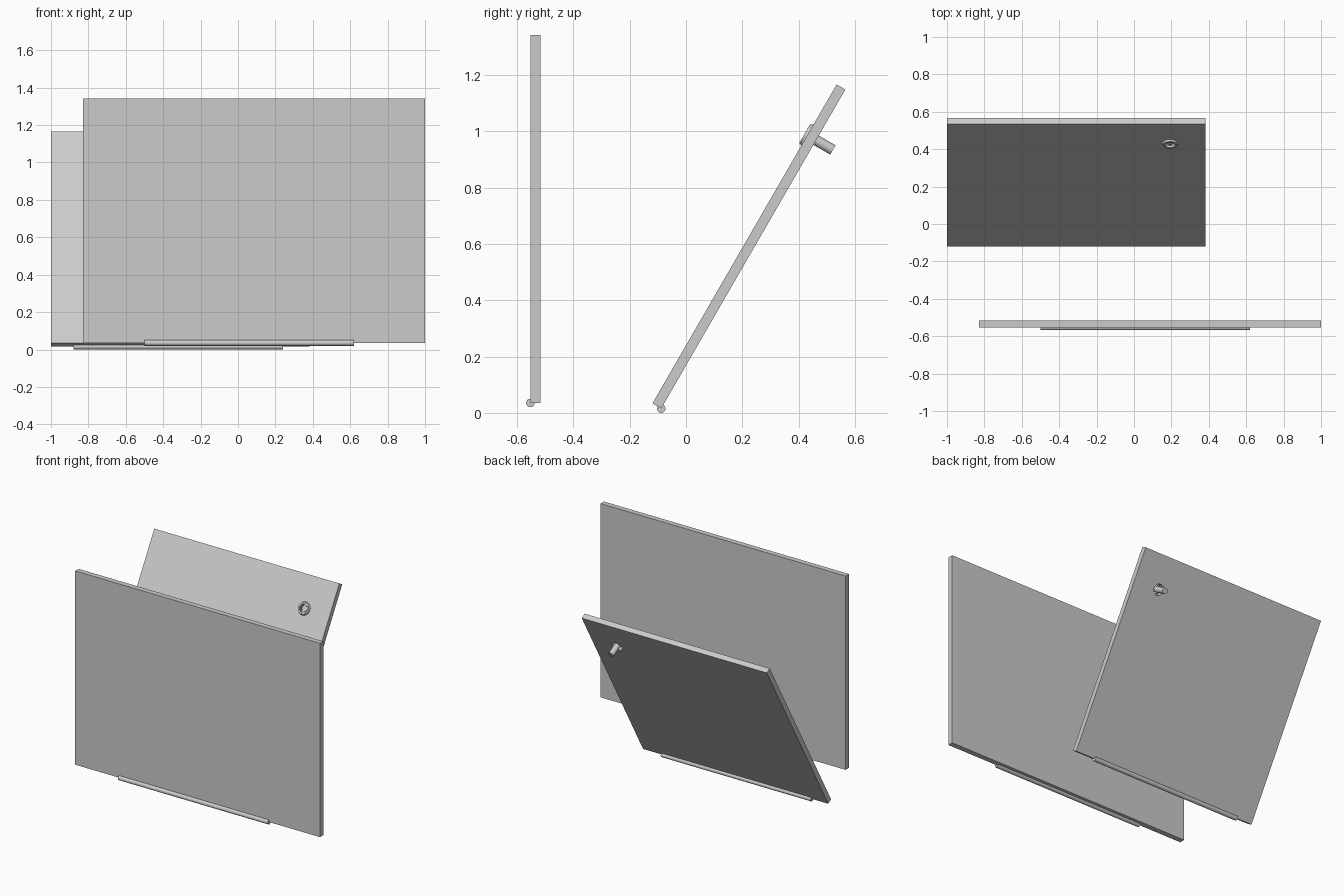
import bpy, math
from mathutils import Matrix, Vector

if "Cube" in bpy.data.objects:
    bpy.data.objects.remove(bpy.data.objects["Cube"])

TH = 0.036                      # panel thickness
PIN_R = 0.015                   # hinge pin radius

def box(name, x0, x1, height, frame):
    """Panel in local coords: x across, y from front (0) to back, z up."""
    v = [(x, y, z) for x in (x0, x1) for y in (0, TH) for z in (0, height)]
    f = [(0, 1, 3, 2), (4, 6, 7, 5), (0, 4, 5, 1), (2, 3, 7, 6), (0, 2, 6, 4), (1, 5, 7, 3)]
    me = bpy.data.meshes.new(name)
    me.from_pydata(v, [], f)
    ob = bpy.data.objects.new(name, me)
    bpy.context.collection.objects.link(ob)
    ob.matrix_world = frame
    return ob

def smooth(ob):
    bpy.ops.object.select_all(action='DESELECT')
    ob.select_set(True)
    bpy.context.view_layer.objects.active = ob
    bpy.ops.object.shade_smooth_by_angle(angle=math.radians(35))

def pin(name, x0, x1, y, z):
    bpy.ops.mesh.primitive_cylinder_add(vertices=24, radius=PIN_R, depth=x1 - x0,
        location=((x0 + x1) / 2, y, z), rotation=(0, math.pi / 2, 0))
    ob = bpy.context.object
    ob.name = name
    smooth(ob)

def lathe(name, profile, frame, n=32):
    """Turn (radius, depth) points around the local y axis."""
    v, f, k = [], [], len(profile)
    for i in range(n):
        a = 2 * math.pi * i / n
        v += [(r * math.cos(a), d, r * math.sin(a)) for r, d in profile]
    for i in range(n):
        j = (i + 1) % n
        for p in range(k):
            q = (p + 1) % k
            f.append((i * k + p, i * k + q, j * k + q, j * k + p))
    me = bpy.data.meshes.new(name)
    me.from_pydata(v, [], f)
    ob = bpy.data.objects.new(name, me)
    bpy.context.collection.objects.link(ob)
    ob.matrix_world = frame
    smooth(ob)
    return ob

# upright front panel with its pin on the front bottom edge
box("front_panel", -0.829, 1.0, 1.308, Matrix.Translation((0, -0.553, 0.035)))
pin("front_hinge_pin", -0.5, 0.62, -0.553, 0.035)

# leaning rear panel with its pin on the back bottom edge
lean = Matrix.Translation((0, -0.119, 0.034)) @ Matrix.Rotation(math.radians(-30), 4, 'X')
rear = box("rear_panel", -1.0, 0.382, 1.308, lean)
edge = lean @ Vector((0, TH, 0))
pin("rear_hinge_pin", -0.88, 0.24, edge.y, PIN_R)

# round hole through the rear panel
hub = lean @ Matrix.Translation((0.193, 0, 1.1))
bpy.ops.mesh.primitive_cylinder_add(vertices=32, radius=0.036, depth=0.2)
cutter = bpy.context.object
cutter.name = "hole_cutter"
cutter.matrix_world = hub @ Matrix.Rotation(math.pi / 2, 4, 'X')
cutter.hide_render = True
cutter.hide_set(True)
m = rear.modifiers.new("hole", 'BOOLEAN')
m.object = cutter
m.solver = 'EXACT'

# collar on the front face and spindle sticking out of the back
lathe("collar", [(0.027, -0.011), (0.038, -0.011), (0.043, 0.0), (0.027, 0.002)], hub)
bpy.ops.mesh.primitive_cylinder_add(vertices=32, radius=0.019, depth=0.103)
spindle = bpy.context.object
spindle.name = "spindle"
spindle.matrix_world = hub @ Matrix.Translation((0, 0.0535, 0)) @ Matrix.Rotation(math.pi / 2, 4, 'X')
smooth(spindle)
